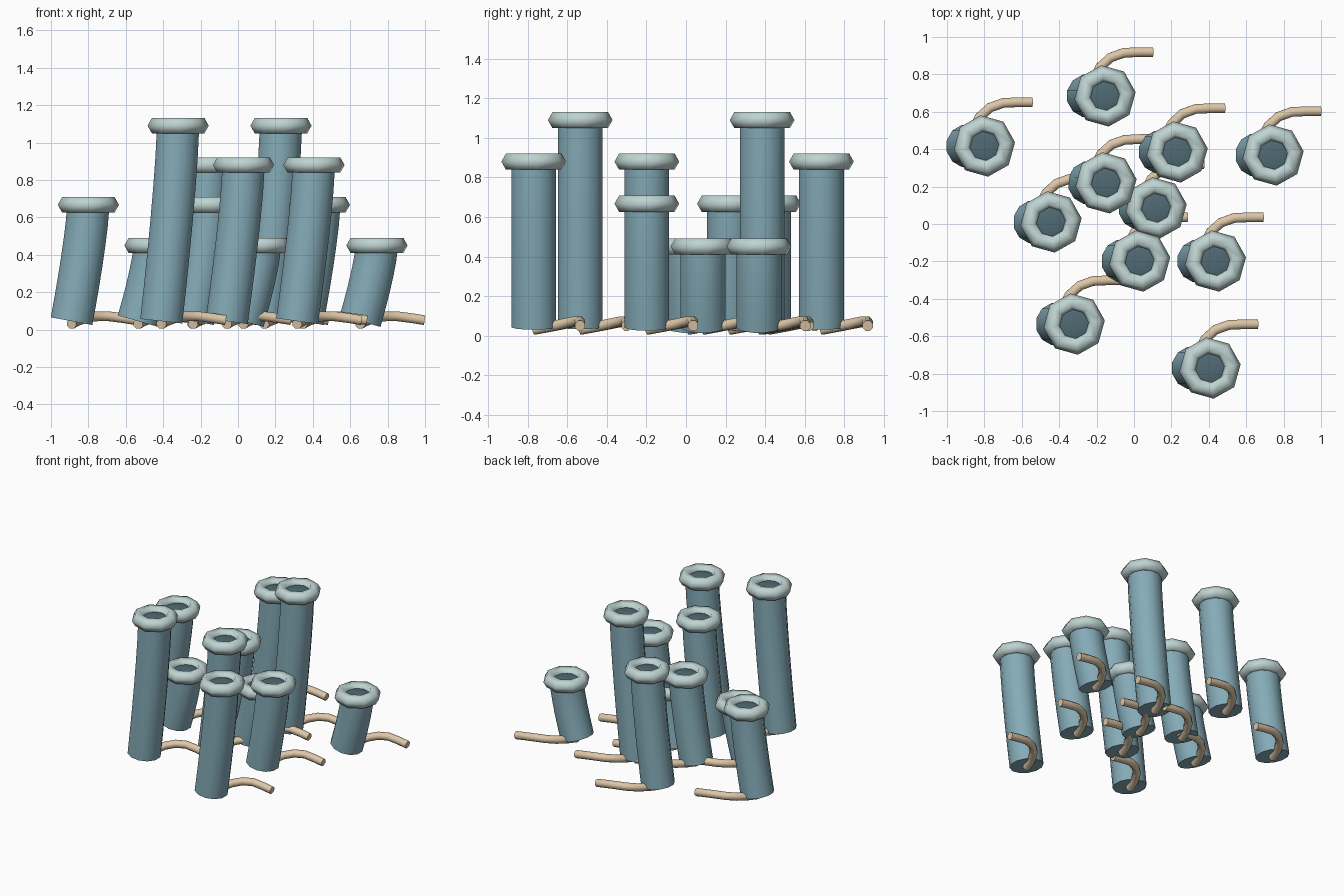
import bpy, bmesh, math
from mathutils import Vector

cube = bpy.data.objects.get("Cube")
if cube:
    bpy.data.objects.remove(cube, do_unlink=True)


def material(name, rgb):
    m = bpy.data.materials.new(name)
    m.use_nodes = True
    m.diffuse_color = (*rgb, 1)
    m.node_tree.nodes["Principled BSDF"].inputs["Base Color"].default_value = (*rgb, 1)
    return m


TEAL = material("muted_teal", (0.235, 0.41, 0.48))
PALE = material("pale_aqua", (0.52, 0.66, 0.64))
DARK = material("dark_teal", (0.08, 0.145, 0.175))
SAND = material("sandy_beige", (0.73, 0.57, 0.39))


def finish(bm, name, mat, angle):
    bmesh.ops.recalc_face_normals(bm, faces=bm.faces)
    mesh = bpy.data.meshes.new(name)
    bm.to_mesh(mesh)
    bm.free()
    mesh.materials.append(mat)
    ob = bpy.data.objects.new(name, mesh)
    bpy.context.collection.objects.link(ob)
    bpy.ops.object.select_all(action='DESELECT')
    ob.select_set(True)
    bpy.context.view_layer.objects.active = ob
    bpy.ops.object.shade_smooth_by_angle(angle=math.radians(angle))
    return ob


def skin(bm, rings, closed=False):
    """Join neighbouring rings of vertices with quads."""
    pairs = list(zip(rings, rings[1:]))
    if closed:
        pairs.append((rings[-1], rings[0]))
    for a, b in pairs:
        n = len(a)
        for i in range(n):
            j = (i + 1) % n
            bm.faces.new((a[i], a[j], b[j], b[i]))


def sweep(name, path, radius, sides, ref, mat):
    """Capped round tube along a path."""
    bm = bmesh.new()
    rings = []
    for k, p in enumerate(path):
        t = (path[min(k + 1, len(path) - 1)] - path[max(k - 1, 0)]).normalized()
        u = t.cross(ref).normalized()
        v = u.cross(t)
        angles = [math.tau * (i + 0.5) / sides for i in range(sides)]
        rings.append([bm.verts.new(p + radius * (u * math.cos(a) + v * math.sin(a)))
                      for a in angles])
    skin(bm, rings)
    bm.faces.new(rings[0])
    bm.faces.new(rings[-1])
    return finish(bm, name, mat, 50)


def rim(name, centre, major, minor):
    """Chunky eight-sided ring."""
    bm = bmesh.new()
    rings = []
    for i in range(8):
        a = math.tau * i / 8 + 0.12
        ring = []
        for j in range(6):
            b = math.tau * j / 6
            r = major + minor * math.cos(b)
            ring.append(bm.verts.new(centre + Vector(
                (r * math.cos(a), r * math.sin(a), minor * math.sin(b)))))
        rings.append(ring)
    skin(bm, rings, closed=True)
    return finish(bm, name, PALE, 65)


def mouth(name, centre):
    """Shallow dark dome filling the opening."""
    bm = bmesh.new()
    bmesh.ops.create_uvsphere(bm, u_segments=12, v_segments=8, radius=0.1)
    for v in bm.verts:
        v.co = centre + Vector((v.co.x, v.co.y, v.co.z * 0.2))
    return finish(bm, name, DARK, 60)


# Rim centre x, y and height of each tube
TUBES = [(-0.155, 0.685, 0.88), (-0.80, 0.417, 0.667), (0.23, 0.385, 1.09),
         (0.743, 0.369, 0.45), (-0.15, 0.22, 0.667), (0.118, 0.086, 0.45),
         (-0.444, 0.011, 0.45), (0.03, -0.198, 0.88), (0.435, -0.198, 0.667),
         (-0.32, -0.535, 1.09), (0.406, -0.77, 0.88)]
LEAN, BASE = 0.09, 0.045
ROOT = [(0, 0, 0.03), (0.025, 0.08, 0.045), (0.065, 0.155, 0.06), (0.12, 0.205, 0.07),
        (0.19, 0.23, 0.072), (0.27, 0.234, 0.062), (0.345, 0.234, 0.05)]

for n, (x, y, top) in enumerate(TUBES, 1):
    foot = Vector((x - LEAN, y, 0))
    # leaning body, easing upright towards the top
    path = []
    for k in range(7):
        t = k / 6
        path.append(foot + Vector((LEAN * (1 - (1 - t) ** 1.3), 0,
                                   BASE + (top - BASE) * t)))
    sweep(f"tube_{n}", path, 0.117, 12, Vector((0, 1, 0)), TEAL)
    # rim and opening
    head = Vector((x, y, top))
    rim(f"rim_{n}", head, 0.118, 0.047)
    mouth(f"mouth_{n}", head)
    # curved root at the foot
    sweep(f"root_{n}", [foot + Vector(p) for p in ROOT], 0.028, 8,
          Vector((0, 0, 1)), SAND)
